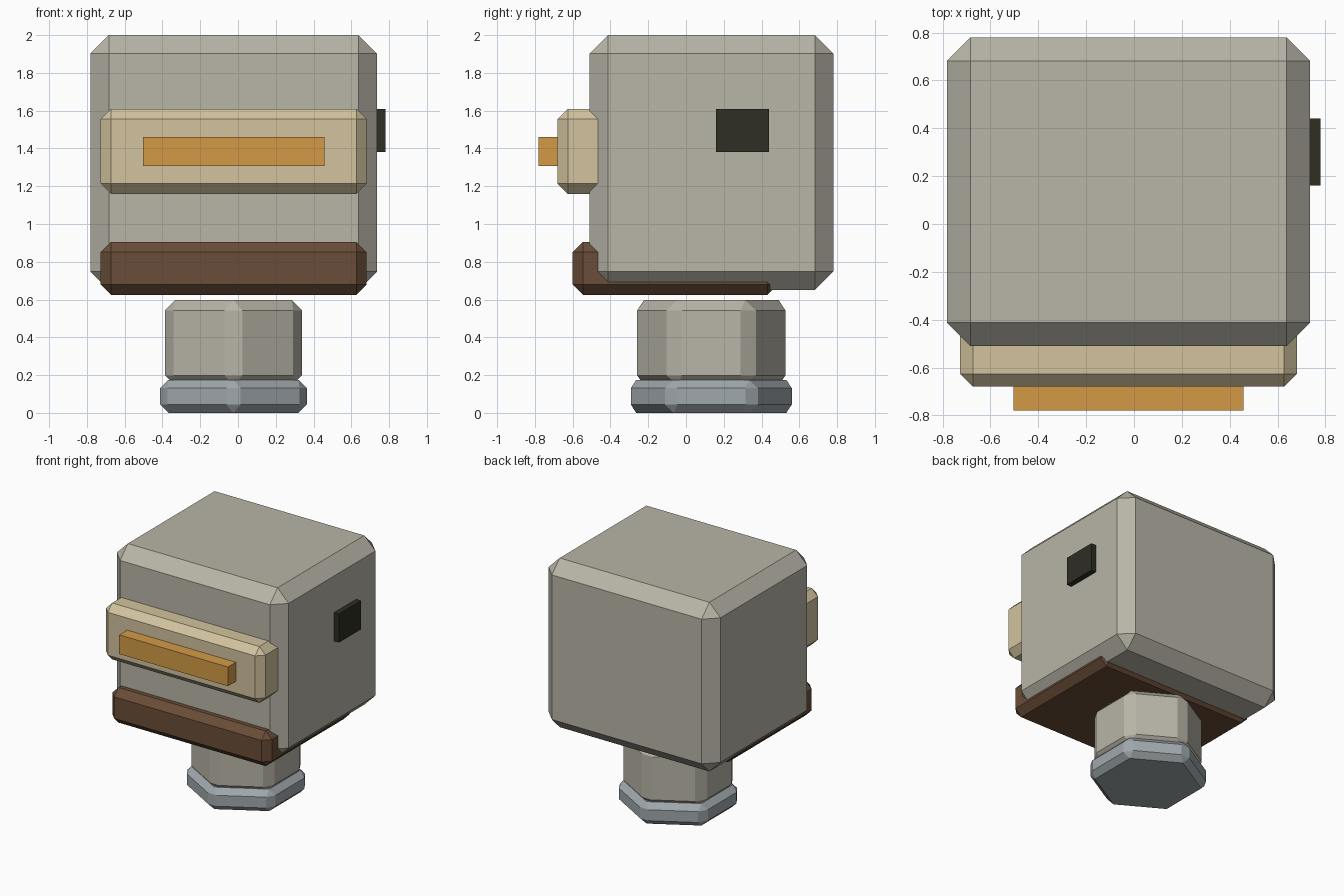
import bpy, bmesh, math

if "Cube" in bpy.data.objects:
    bpy.data.objects.remove(bpy.data.objects["Cube"])


def material(name, rgb):
    """Flat colour given as 0-255 sRGB, stored as linear."""
    def lin(c):
        c /= 255
        return c / 12.92 if c <= 0.04045 else ((c + 0.055) / 1.055) ** 2.4
    m = bpy.data.materials.new(name)
    m.diffuse_color = (*[lin(c) for c in rgb], 1)
    m.use_nodes = True
    m.node_tree.nodes["Principled BSDF"].inputs["Base Color"].default_value = m.diffuse_color
    return m


GREY = material("warm_grey", (184, 181, 167))
CREAM = material("cream", (211, 196, 159))
AMBER = material("amber", (212, 154, 69))
BROWN = material("brown", (106, 77, 56))
BLACK = material("dark_olive", (46, 46, 36))
STEEL = material("steel", (160, 168, 172))


def prism(name, outline, z0, z1, mat, bevel=0.0):
    """Extrude an xy outline from z0 to z1 and chamfer every edge."""
    bm = bmesh.new()
    face = bm.faces.new([bm.verts.new((x, y, z0)) for x, y in outline])
    ext = bmesh.ops.extrude_face_region(bm, geom=[face], use_keep_orig=True)
    for v in ext["geom"]:
        if isinstance(v, bmesh.types.BMVert):
            v.co.z = z1
    bmesh.ops.recalc_face_normals(bm, faces=bm.faces[:])
    if bevel:
        bmesh.ops.bevel(bm, geom=bm.edges[:], offset=bevel, offset_type='OFFSET',
                        segments=1, profile=0.5, affect='EDGES')
    mesh = bpy.data.meshes.new(name)
    bm.to_mesh(mesh)
    bm.free()
    mesh.materials.append(mat)
    ob = bpy.data.objects.new(name, mesh)
    bpy.context.collection.objects.link(ob)
    return ob


def box(name, x, y, z, mat, bevel=0.0):
    outline = [(x[0], y[0]), (x[1], y[0]), (x[1], y[1]), (x[0], y[1])]
    return prism(name, outline, z[0], z[1], mat, bevel)


def hexagon(name, apothem, z, mat, bevel):
    r = apothem / math.cos(math.pi / 6)
    pts = [(-0.024 + r * math.cos(a), 0.134 + r * math.sin(a))
           for a in (math.pi / 2 + k * math.pi / 3 for k in range(6))]
    return prism(name, pts, z[0], z[1], mat, bevel)


# Head with visor, eye strip, jaw and a side port
box("head", (-0.782, 0.736), (-0.51, 0.78), (0.65, 2.0), GREY, 0.098)
box("visor", (-0.727, 0.681), (-0.68, -0.38), (1.16, 1.61), CREAM, 0.054)
box("eye_strip", (-0.503, 0.457), (-0.78, -0.66), (1.307, 1.46), AMBER)
box("jaw", (-0.727, 0.681), (-0.60, 0.485), (0.625, 0.905), BROWN, 0.054)
box("side_port", (0.70, 0.78), (0.16, 0.44), (1.382, 1.61), BLACK)

# Hexagonal neck and its collar
hexagon("neck", 0.363, (0.145, 0.597), GREY, 0.054)
hexagon("neck_collar", 0.388, (0.0, 0.175), STEEL, 0.044)
